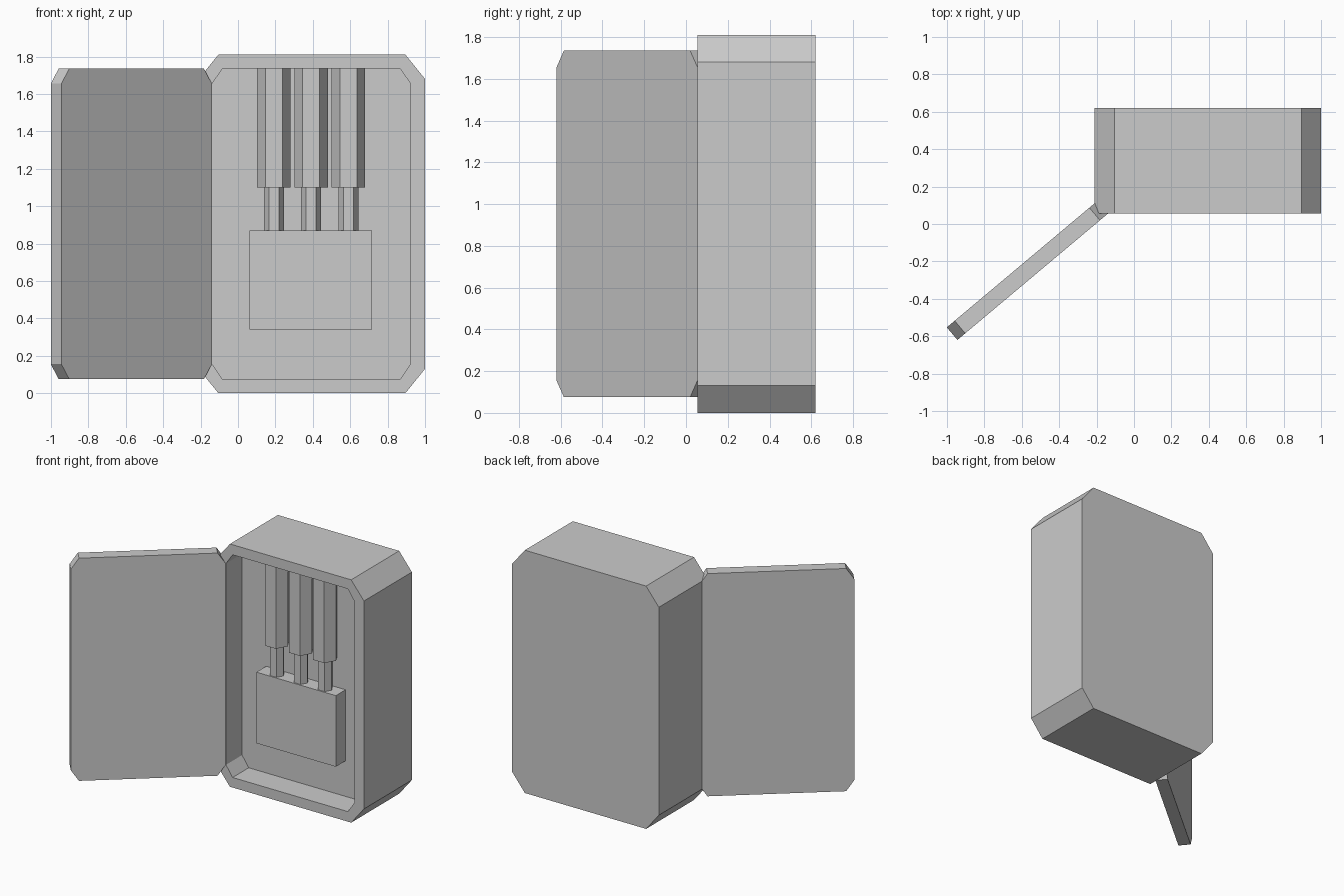
import bpy, bmesh, math

if "Cube" in bpy.data.objects:
    bpy.data.objects.remove(bpy.data.objects["Cube"])


def octagon(cx, cz, hx, hz, bx, bz, y):
    """Rectangle in the xz plane with clipped corners (bx by bz)."""
    pts = [(hx, hz - bz), (hx - bx, hz), (bx - hx, hz), (-hx, hz - bz),
           (-hx, bz - hz), (bx - hx, -hz), (hx - bx, -hz), (hx, bz - hz)]
    return [(cx + x, y, cz + z) for x, z in pts]


def loft(name, rings):
    """Join successive rings with quads and cap both ends."""
    bm = bmesh.new()
    loops = [[bm.verts.new(p) for p in ring] for ring in rings]
    n = len(loops[0])
    for a, b in zip(loops, loops[1:]):
        for i in range(n):
            j = (i + 1) % n
            bm.faces.new((a[i], a[j], b[j], b[i]))
    bm.faces.new(loops[0])
    bm.faces.new(loops[-1])
    bmesh.ops.recalc_face_normals(bm, faces=bm.faces)
    mesh = bpy.data.meshes.new(name)
    bm.to_mesh(mesh)
    bm.free()
    ob = bpy.data.objects.new(name, mesh)
    bpy.context.collection.objects.link(ob)
    return ob


def hex_tube(name, x, y, r, z0, z1):
    """Hexagonal prism with a flat facing the front."""
    rings = [[(x + r * math.cos(i * math.pi / 3), y + r * math.sin(i * math.pi / 3), z)
              for i in range(6)] for z in (z0, z1)]
    return loft(name, rings)


CX, CZ = 0.395, 0.905
FRONT, BACK, RECESS = 0.055, 0.62, 0.245

# Cabinet shell: outer walls, front rim and recessed interior
outer = (CX, CZ, 0.605, 0.905, 0.105, 0.13)
inner = (CX - 0.003, CZ, 0.53, 0.83, 0.055, 0.08)
loft("cabinet", [octagon(*outer, BACK), octagon(*outer, FRONT),
                 octagon(*inner, FRONT), octagon(*inner, RECESS)])

# Open door, swung outwards about the left rim
width = 1.05
door_shape = (-width / 2, CZ, width / 2, 0.83, 0.055, 0.08)
door = loft("door", [octagon(*door_shape, 0), octagon(*door_shape, 0.088)])
door.location = (-0.14, FRONT, 0)
door.rotation_euler.z = math.radians(40)

# Switch block on the back panel
bpy.ops.mesh.primitive_cube_add(size=1, location=(0.388, 0.19, 0.605))
block = bpy.context.object
block.name = "switch_block"
block.scale = (0.655, 0.12, 0.53)

# Three conduits, each with a thinner cable down to the block
for i in range(3):
    x = 0.192 + 0.199 * i
    hex_tube(f"conduit_{i + 1}", x, 0.185, 0.09, 1.10, 1.735)
    hex_tube(f"cable_{i + 1}", x, 0.185, 0.053, 0.865, 1.10)
